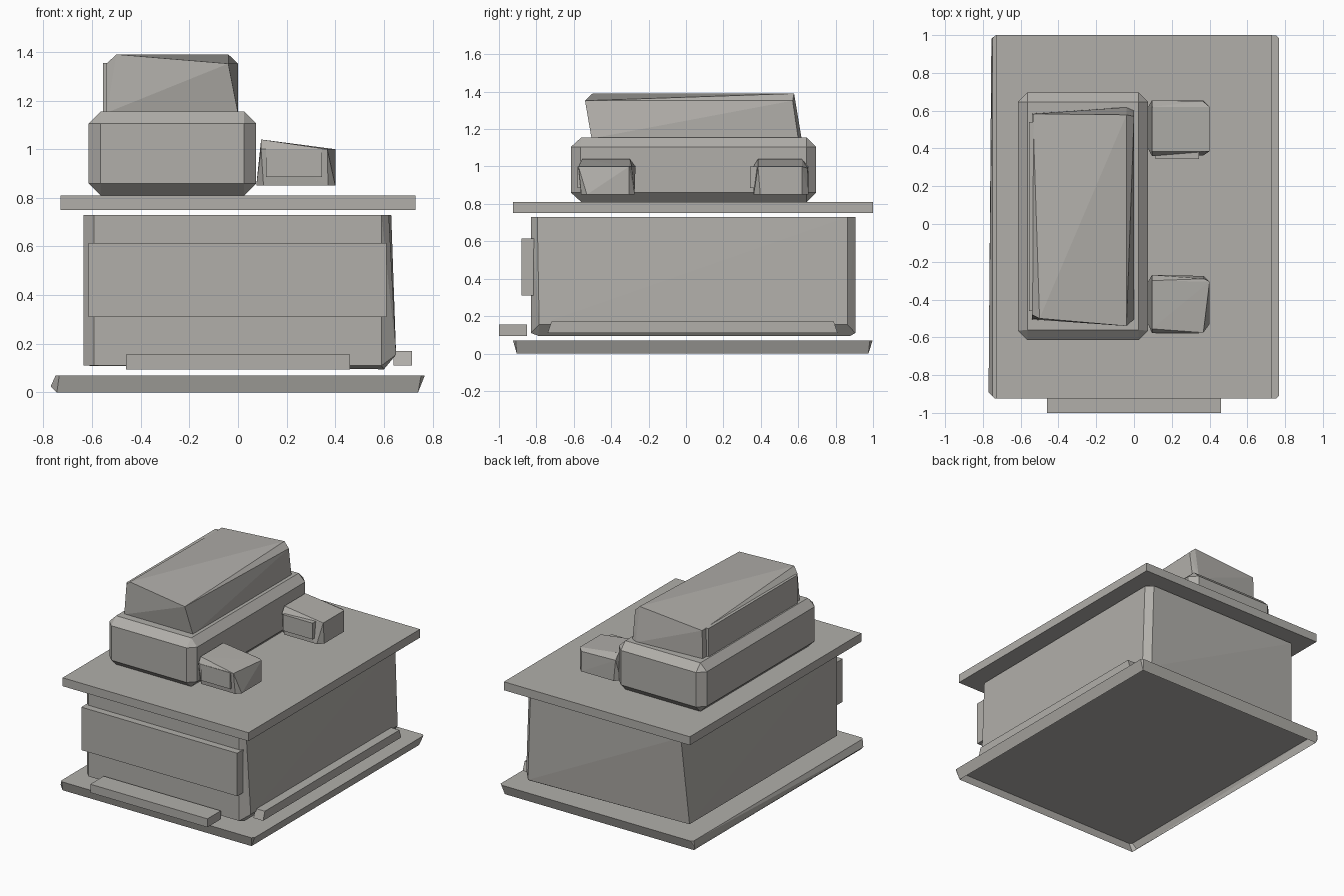
import bpy
import bmesh

cube = bpy.data.objects.get("Cube")
if cube:
    bpy.data.objects.remove(cube, do_unlink=True)

# One warm grey for everything
grey = bpy.data.materials.new("warm_grey")
grey.use_nodes = True
colour = (0.44, 0.427, 0.402, 1.0)
grey.diffuse_color = colour
bsdf = next(n for n in grey.node_tree.nodes if n.type == 'BSDF_PRINCIPLED')
bsdf.inputs["Base Color"].default_value = colour


def hull(name, points, open_bottom=False):
    """Faceted solid wrapped around a few corner points."""
    bm = bmesh.new()
    for p in points:
        bm.verts.new(p)
    bmesh.ops.remove_doubles(bm, verts=bm.verts[:], dist=0.0005)
    bmesh.ops.convex_hull(bm, input=bm.verts[:])
    loose = [v for v in bm.verts if not v.link_faces]
    bmesh.ops.delete(bm, geom=loose, context='VERTS')
    bmesh.ops.dissolve_limit(bm, angle_limit=0.01, verts=bm.verts[:], edges=bm.edges[:])
    bmesh.ops.recalc_face_normals(bm, faces=bm.faces[:])
    if open_bottom:
        under = [f for f in bm.faces if f.normal.z < -0.99]
        bmesh.ops.delete(bm, geom=under, context='FACES')
    mesh = bpy.data.meshes.new(name)
    bm.to_mesh(mesh)
    bm.free()
    mesh.materials.append(grey)
    obj = bpy.data.objects.new(name, mesh)
    bpy.context.collection.objects.link(obj)


def ring(x, y, z, c=0.0):
    """Rectangle at height z with its corners cut by c."""
    (x0, x1), (y0, y1) = x, y
    return [p for px, sx in ((x0, c), (x1, -c)) for py, sy in ((y0, c), (y1, -c))
            for p in ((px + sx, py, z), (px, py + sy, z))]


def level(z, *corners):
    """Corner points that share one height."""
    return [(x, y, z) for x, y in corners]


def box(name, x, y, z):
    hull(name, ring(x, y, z[0]) + ring(x, y, z[1]))


# Base: shallow tray turned upside down, open underneath
hull("base_tray", ring((-0.745, 0.74), (-0.905, 0.975), 0)
     + [(-0.77, -0.89, 0.025), (-0.755, 0.98, 0.025)]
     + ring((-0.75, 0.768), (-0.925, 0.998), 0.07, 0.015), open_bottom=True)

# Cabinet with slanting corner edges and a foot tucked in on one side
hull("cabinet",
     level(0.73, (-0.593, -0.83), (-0.635, -0.788), (0.59, -0.83), (0.62, -0.795),
           (0.63, 0.863), (0.588, 0.905), (-0.593, 0.905))
     + level(0.155, (0.65, -0.785), (0.65, 0.863))
     + level(0.11, (-0.593, -0.83), (-0.635, -0.788), (0.59, -0.83),
             (0.608, 0.905), (-0.632, 0.863))
     + level(0.095, (0.6, -0.79), (0.6, 0.88)))

# Top slab and trims
box("top_slab", (-0.73, 0.73), (-0.925, 1.0), (0.75, 0.81))
box("front_panel", (-0.615, 0.61), (-0.88, -0.80), (0.31, 0.615))
box("front_step", (-0.46, 0.46), (-1.0, -0.85), (0.095, 0.155))
hull("side_rail", ring((0.64, 0.715), (-0.74, 0.81), 0.11)
     + ring((0.64, 0.715), (-0.72, 0.79), 0.17))

# Lower housing, chamfered all round
outer_x, outer_y = (-0.615, 0.075), (-0.615, 0.695)
inner_x, inner_y = (-0.565, 0.025), (-0.56, 0.645)
hull("lower_housing", ring(inner_x, inner_y, 0.81)
     + ring(outer_x, outer_y, 0.86, 0.05)
     + ring(outer_x, outer_y, 1.105, 0.05)
     + ring(inner_x, inner_y, 1.155))

# Upper housing with a skewed roof
hull("upper_housing",
     level(1.15, (-0.54, -0.505), (0, -0.505), (0, 0.6), (-0.04, 0.618), (-0.54, 0.585))
     + level(1.39, (-0.5, -0.5), (-0.04, 0.578))
     + level(1.352, (-0.04, -0.54), (0, 0.57), (-0.535, 0.583), (-0.54, -0.48)))
box("upper_side_plate", (-0.555, -0.53), (-0.46, 0.54), (1.15, 1.355))

# Two small blocks beside the lower housing
hull("front_block",
     level(1.04, (0.095, -0.555), (0.095, -0.30))
     + level(1.0, (0.095, -0.578), (0.095, -0.27), (0.367, -0.575), (0.37, -0.29),
             (0.4, -0.305))
     + ring((0.075, 0.4), (-0.56, -0.275), 0.85, 0.03))
hull("back_block",
     level(1.04, (0.095, 0.385), (0.095, 0.62))
     + level(1.0, (0.4, 0.385), (0.4, 0.62), (0.095, 0.36), (0.095, 0.655))
     + level(0.99, (0.365, 0.65))
     + ring((0.075, 0.4), (0.362, 0.655), 0.85, 0.035))

# Raised plates on the front of the blocks
for name, y in (("front_block_plate", -0.58), ("back_block_plate", 0.343)):
    box(name, (0.115, 0.345), (y, y + 0.04), (0.885, 1.0))
